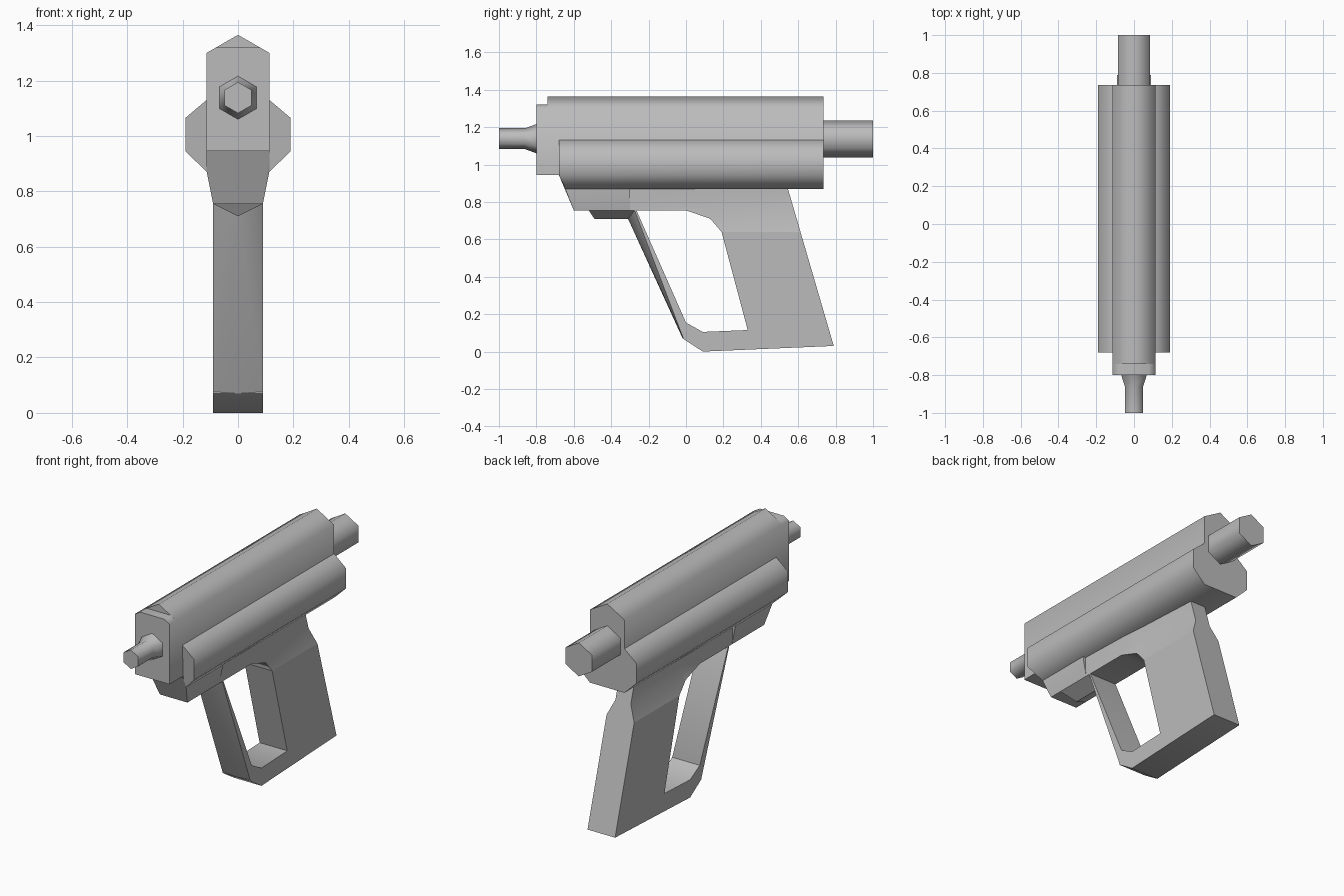
import bpy, bmesh, math

old = bpy.data.objects.get("Cube")
if old:
    bpy.data.objects.remove(old, do_unlink=True)

grey = bpy.data.materials.new("plain_grey")
grey.use_nodes = True
grey.diffuse_color = (0.5, 0.5, 0.5, 1)
shader = next(n for n in grey.node_tree.nodes if n.type == "BSDF_PRINCIPLED")
shader.inputs["Base Color"].default_value = (0.5, 0.5, 0.5, 1)


def finish(name, bm, angle=65):
    bmesh.ops.recalc_face_normals(bm, faces=bm.faces[:])
    mesh = bpy.data.meshes.new(name)
    bm.to_mesh(mesh)
    bm.free()
    obj = bpy.data.objects.new(name, mesh)
    bpy.context.collection.objects.link(obj)
    mesh.materials.append(grey)
    bpy.ops.object.select_all(action="DESELECT")
    obj.select_set(True)
    bpy.context.view_layer.objects.active = obj
    bpy.ops.object.shade_smooth_by_angle(angle=math.radians(angle))
    return obj


def loft(name, rings):
    """Skin a list of matching closed rings and cap both ends."""
    bm = bmesh.new()
    loops = [[bm.verts.new(p) for p in ring] for ring in rings]
    n = len(loops[0])
    for a, b in zip(loops, loops[1:]):
        for i in range(n):
            j = (i + 1) % n
            bm.faces.new((a[i], a[j], b[j], b[i]))
    bm.faces.new(loops[0])
    bm.faces.new(loops[-1])
    return finish(name, bm)


def hull(name, half_points):
    """Convex block from points on one side, mirrored across x."""
    bm = bmesh.new()
    points = {(s * x, y, z) for x, y, z in half_points for s in (1, -1)}
    for p in sorted(points):
        bm.verts.new(p)
    bmesh.ops.convex_hull(bm, input=bm.verts[:])
    bmesh.ops.dissolve_limit(bm, angle_limit=0.01, verts=bm.verts[:], edges=bm.edges[:])
    return finish(name, bm, 40)


def mirrored(half):
    """Close an (x, z) half outline given from bottom to top."""
    return half + [(-x, z) for x, z in reversed(half) if x > 0]


def prism(name, half, y0, y1):
    outline = mirrored(half)
    return loft(name, [[(x, y, z) for x, z in outline] for y in (y0, y1)])


def hex_tube(name, stations, z):
    rings = []
    for y, r in stations:
        angles = [math.radians(30 + 60 * i) for i in range(6)]
        rings.append([(r * math.cos(a), y, z + r * math.sin(a)) for a in angles])
    return loft(name, rings)


# Upper body with a pitched top and a clipped front end
prism("upper_body", [(0.113, 0.945), (0.113, 1.3), (0, 1.365)], -0.74, 0.735)
prism("upper_body_front", [(0.113, 0.945), (0.113, 1.3), (0.078, 1.32)], -0.8, -0.74)

# Wide side housing, its lower front edge sloping back
housing = mirrored([(0.113, 0.87), (0.19, 0.945), (0.19, 1.065), (0.113, 1.13)])
loft("side_housing", [
    [(x, -0.645 if z < 0.9 else -0.68, z) for x, z in housing],
    [(x, 0.735, z) for x, z in housing]])

# Hexagonal barrel and rear cylinder
hex_tube("front_barrel", [(-0.8, 0.078), (-0.86, 0.056), (-1, 0.056)], 1.138)
hex_tube("rear_tube", [(0.735, 0.099), (1, 0.099)], 1.137)

# Tapered block under the front with a keel
hull("front_block", [(0.113, -0.68, 0.945), (0.113, -0.645, 0.87), (0.09, -0.6, 0.755),
                     (0.09, -0.3, 0.755), (0.113, -0.3, 0.87), (0.113, -0.3, 0.945)])
hull("front_keel", [(0.09, -0.52, 0.755), (0.09, -0.275, 0.755),
                    (0, -0.49, 0.71), (0, -0.31, 0.71)])

# Frame below the housing, narrowing to a neck at the back
frame = [(-0.3, 0.755, -0.3, 0.80, -0.3, 0.095),
         (0, 0.755, 0, 0.78, 0, 0.085),
         (0.13, 0.71, 0.13, 0.765, 0.13, 0.075),
         (0.19, 0.64, 0.19, 0.75, 0.19, 0.07),
         (0.612, 0.64, 0.586, 0.73, 0.545, 0.05)]
loft("frame", [[(0.09, yb, zb), (w, ym, zm), (w, yt, 0.87),
                (-w, yt, 0.87), (-w, ym, zm), (-0.09, yb, zb)]
               for yb, zb, ym, zm, yt, w in frame])

# Grip with the lower bar of the guard
grip = [(0.19, 0.64), (0.612, 0.64), (0.79, 0.03), (0.09, 0), (-0.018, 0.07),
        (0, 0.155), (0.09, 0.105), (0.33, 0.115)]
loft("grip", [[(x, y, z) for y, z in grip] for x in (-0.09, 0.09)])

# Guard strut, ridged along its front
hull("guard_strut", [(0, -0.31, 0.71), (0.09, -0.275, 0.755), (0.09, -0.265, 0.755),
                     (0, -0.018, 0.07), (0.09, -0.016, 0.075), (0.09, 0, 0.155)])
